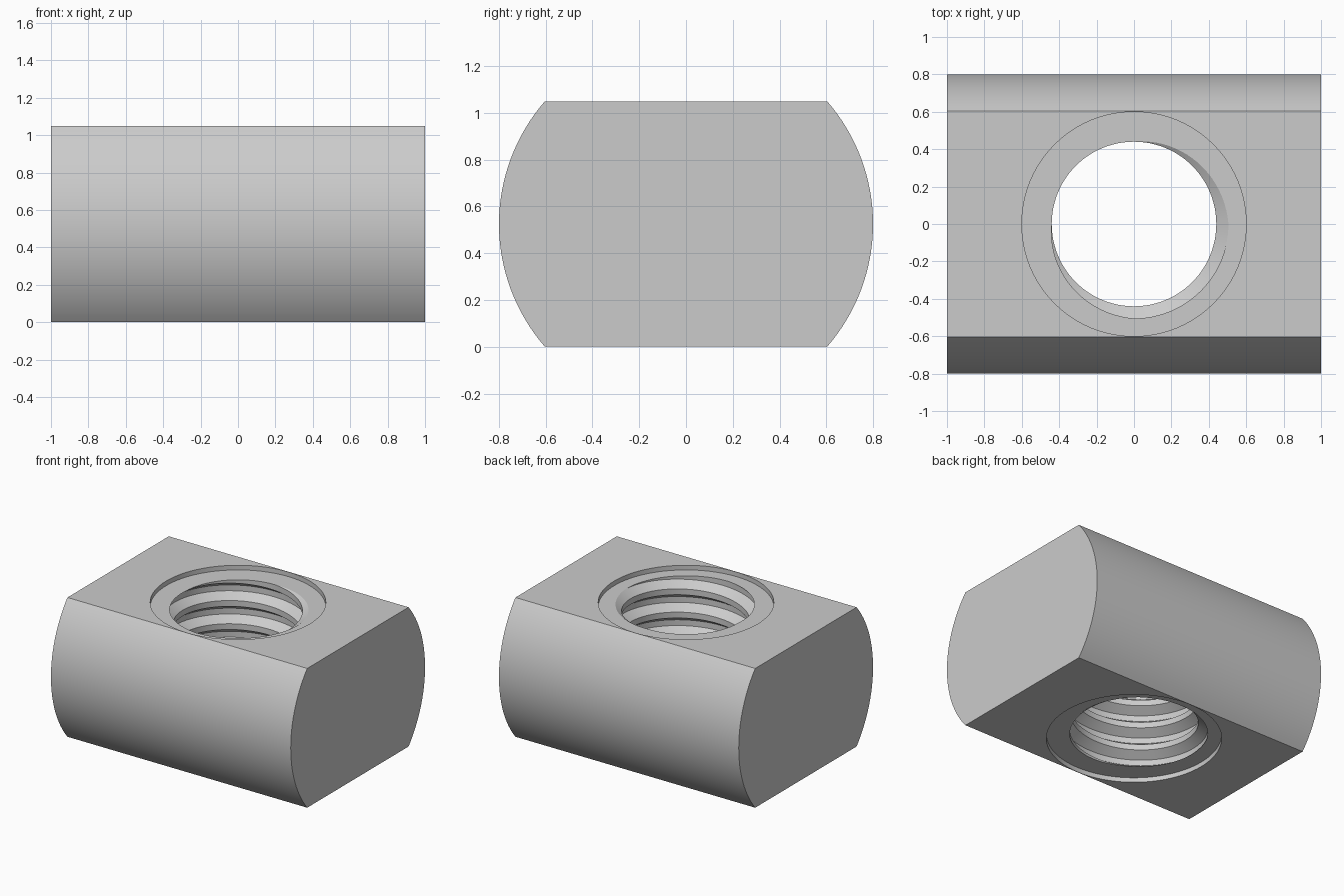
import bpy, bmesh, math

cube = bpy.data.objects.get("Cube")
if cube:
    bpy.data.objects.remove(cube, do_unlink=True)

HEIGHT, RADIUS, LENGTH = 1.05, 0.8, 2.0
BORE_R, BORE_DEPTH = 0.6, 0.035
MINOR_R, MAJOR_R, PITCH = 0.44, 0.505, 0.175
MID = HEIGHT / 2

steel = bpy.data.materials.new("plain_grey_steel")
steel.use_nodes = True
colour = (0.6, 0.6, 0.6, 1)
steel.diffuse_color = colour
steel.node_tree.nodes["Principled BSDF"].inputs["Base Color"].default_value = colour


def make_object(name, bm):
    bmesh.ops.recalc_face_normals(bm, faces=bm.faces)
    mesh = bpy.data.meshes.new(name)
    bm.to_mesh(mesh)
    bm.free()
    mesh.materials.append(steel)
    ob = bpy.data.objects.new(name, mesh)
    bpy.context.collection.objects.link(ob)
    return ob


def barrel_body():
    # Round bar lying along x, with flats at top and bottom
    bm = bmesh.new()
    half = math.asin(MID / RADIUS)
    steps = 32
    verts = []
    for side in (0, math.pi):
        for i in range(steps + 1):
            a = side - half + 2 * half * i / steps
            verts.append(bm.verts.new((-LENGTH / 2, RADIUS * math.cos(a),
                                       MID + RADIUS * math.sin(a))))
    end = bm.faces.new(verts)
    out = bmesh.ops.extrude_face_region(bm, geom=[end])
    moved = [g for g in out["geom"] if isinstance(g, bmesh.types.BMVert)]
    bmesh.ops.translate(bm, verts=moved, vec=(LENGTH, 0, 0))
    return make_object("threaded_barrel_nut", bm)


def counterbore(name, z):
    # Shallow disc centred on a flat
    bm = bmesh.new()
    bmesh.ops.create_cone(bm, cap_ends=True, segments=96, radius1=BORE_R,
                          radius2=BORE_R, depth=2 * BORE_DEPTH)
    bmesh.ops.translate(bm, verts=bm.verts, vec=(0, 0, z))
    return make_object(name, bm)


def thread_cutter():
    # Helical trapezoid thread, closed far beyond both flats
    bm = bmesh.new()
    n, turns = 96, 10
    total = n * turns
    start = HEIGHT - BORE_DEPTH - 8 * PITCH
    profile = [(-0.125, MAJOR_R), (0.125, MAJOR_R), (0.375, MINOR_R), (0.625, MINOR_R)]
    grid = {}
    for i in range(total + n + 1):
        a = math.tau * i / n - math.pi / 4
        for k, (s, r) in enumerate(profile):
            if i <= total or k == 0:
                z = start + PITCH * (s + i / n)
                grid[i, k] = bm.verts.new((r * math.cos(a), r * math.sin(a), z))

    def point(i, k):
        return grid[i, k] if k < 4 else grid[i + n, 0]

    for i in range(total):
        for k in range(4):
            bm.faces.new((point(i, k), point(i + 1, k),
                          point(i + 1, k + 1), point(i, k + 1)))
    rim = [e for e in bm.edges if e.is_boundary]
    low = bm.verts.new((0, 0, start - PITCH))
    high = bm.verts.new((0, 0, start + PITCH * (turns + 2)))
    for e in rim:
        centre = low if e.verts[0].co.z < MID else high
        bm.faces.new((e.verts[0], e.verts[1], centre))
    return make_object("thread_cutter", bm)


body = barrel_body()
cutters = [counterbore("top_counterbore", HEIGHT),
           counterbore("bottom_counterbore", 0), thread_cutter()]
bpy.ops.object.select_all(action="DESELECT")
body.select_set(True)
bpy.context.view_layer.objects.active = body

# Cut the counterbores and the threaded hole
for cutter in cutters:
    cutter.hide_render = True
    mod = body.modifiers.new(cutter.name, "BOOLEAN")
    mod.operation = "DIFFERENCE"
    mod.solver = "EXACT"
    mod.object = cutter
    bpy.ops.object.modifier_apply(modifier=mod.name)
    bpy.data.objects.remove(cutter, do_unlink=True)

bpy.ops.object.shade_smooth_by_angle(angle=math.radians(25))
